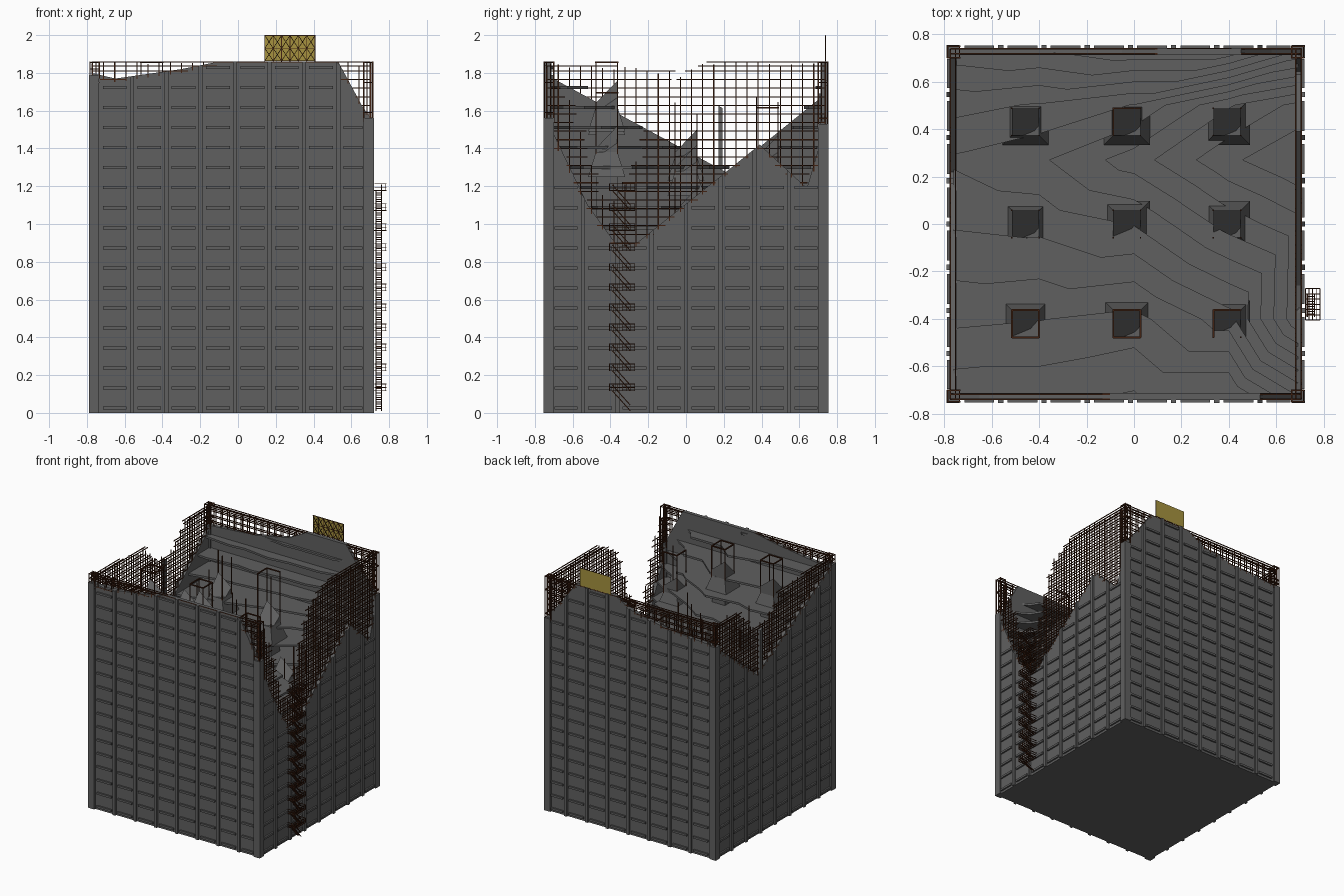
import bpy, bmesh, random
from mathutils import Vector

if "Cube" in bpy.data.objects:
    bpy.data.objects.remove(bpy.data.objects["Cube"])
random.seed(4)

def mat(name, rgb):
    m = bpy.data.materials.new(name)
    m.diffuse_color = (*rgb, 1)
    m.use_nodes = True
    m.node_tree.nodes["Principled BSDF"].inputs["Base Color"].default_value = m.diffuse_color
    return m

CONCRETE = mat("concrete grey", (0.115, 0.115, 0.115))
RUST = mat("rusty steel", (0.055, 0.016, 0.006))
YELLOW = mat("faded yellow", (0.38, 0.29, 0.05))

def finish(bm, name, material, recalc=True):
    if recalc:
        bmesh.ops.recalc_face_normals(bm, faces=bm.faces[:])
    me = bpy.data.meshes.new(name)
    bm.to_mesh(me)
    bm.free()
    me.materials.append(material)
    ob = bpy.data.objects.new(name, me)
    bpy.context.collection.objects.link(ob)
    return ob

def prism(bm, a, b):
    """Solid between two matching rings of points."""
    va, vb = [bm.verts.new(p) for p in a], [bm.verts.new(p) for p in b]
    bm.faces.new(va)
    bm.faces.new(vb[::-1])
    for i in range(len(va)):
        j = (i + 1) % len(va)
        bm.faces.new((va[j], va[i], vb[i], vb[j]))

def box(bm, p, q):
    (x0, y0, z0), (x1, y1, z1) = p, q
    ring = [(x0, y0), (x1, y0), (x1, y1), (x0, y1)]
    prism(bm, [(x, y, z0) for x, y in ring], [(x, y, z1) for x, y in ring])

def bar(bm, p, q, r=0.0028):
    p, q = Vector(p), Vector(q)
    d = (q - p).normalized()
    s = d.cross(Vector((0, 0, 1)) if abs(d.z) < 0.9 else Vector((1, 0, 0))).normalized() * r
    t = d.cross(s).normalized() * r
    ring = [s + t, s - t, -s - t, t - s]
    prism(bm, [p + c for c in ring], [q + c for c in ring])

def lerp(profile, u):
    for (a, za), (b, zb) in zip(profile, profile[1:]):
        if u <= b:
            return za + (zb - za) * max(0, (u - a) / (b - a))
    return profile[-1][1]

X0, X1, Y, TOP, STOREY, BAY = -0.79, 0.72, 0.755, 1.86, 0.106, 0.182

# per wall: mapping (u, outward offset, z), range, bay centre, concrete edge, rebar edge
WALLS = {
    "front": (lambda u, o, z: (u, -Y - o, z), X0, X1, -0.015,
              [(X0, 1.80), (-0.65, 1.77), (-0.3, 1.82), (-0.1, 1.86), (0.53, 1.86), (0.66, 1.62), (X1, 1.56)],
              [(X0, TOP), (X1, TOP)]),
    "back": (lambda u, o, z: (u, Y + o, z), X0, X1, -0.015,
             [(X0, 1.69), (-0.35, 1.72), (-0.05, 1.78), (0.1, 1.86), (0.45, 1.86), (0.58, 1.68), (X1, 1.54)],
             [(X0, TOP), (X1, TOP)]),
    "left": (lambda u, o, z: (X0 - o, u, z), -Y, Y, 0,
             [(-Y, 1.79), (0.22, 1.27), (Y, 1.69)],
             [(-Y, TOP), (-0.1, 1.82), (0.1, 1.66), (0.24, 1.64), (0.42, 1.84), (Y, TOP)]),
    "right": (lambda u, o, z: (X1 + o, u, z), -Y, Y, 0,
              [(-Y, 1.56), (-0.52, 1.1), (-0.36, 0.88), (-0.26, 0.90), (0.18, 1.25), (0.39, 1.42), (0.64, 1.19), (Y, 1.53)],
              [(-Y, TOP), (-0.66, 1.78), (-0.42, 1.1), (-0.3, 1.25), (-0.12, 1.74), (0.1, TOP), (Y, TOP)]),
}

for name, (f, u0, u1, mid, edge, steel) in WALLS.items():
    # broken outer wall
    bm = bmesh.new()
    ring = [(u0 + 0.015, 0), (u1 - 0.015, 0)] + [(min(max(u, u0 + 0.015), u1 - 0.015), z) for u, z in edge[::-1]]
    prism(bm, [f(u, -0.014, z) for u, z in ring], [f(u, -0.042, z) for u, z in ring])
    finish(bm, name + "_wall", CONCRETE)
    # pilasters
    bm = bmesh.new()
    for k in range(-3, 4):
        u = mid + k * BAY
        a, b = u - 0.011, u + 0.011
        extra = 0.33 if name == "left" and k == 1 else 0
        ring = [(a, 0), (b, 0), (b, lerp(edge, b) + extra), (a, lerp(edge, a) + extra)]
        prism(bm, [f(u, 0, z) for u, z in ring], [f(u, -0.03, z) for u, z in ring])
    finish(bm, name + "_pilasters", CONCRETE)
    # storey ledges
    bm = bmesh.new()
    for k in range(-4, 4):
        a = max(mid + (k + 0.5) * BAY - 0.063, u0 + 0.06)
        b = min(mid + (k + 0.5) * BAY + 0.063, u1 - 0.06)
        for s in range(18):
            z = 0.018 + s * STOREY
            if z + 0.016 < min(lerp(edge, a), lerp(edge, b)):
                ring = [(a, z), (b, z), (b, z + 0.016), (a, z + 0.016)]
                prism(bm, [f(u, -0.002, z) for u, z in ring], [f(u, -0.03, z) for u, z in ring])
    finish(bm, name + "_ledges", CONCRETE)
    # exposed rebar mesh, two layers
    bm = bmesh.new()
    n = 25
    us = [u0 + 0.02 + (u1 - u0 - 0.04) * i / n for i in range(n + 1)]
    for o in (-0.016, -0.038):
        for u in us:
            lo, hi = lerp(edge, u) - 0.02, lerp(steel, u) - random.uniform(0, 0.03)
            if hi > lo + 0.03:
                bar(bm, f(u, o, lo), f(u, o, hi))
        for z in [0.9 + 0.0455 * i for i in range(21)] + [1.836, 1.857]:
            start = None
            for i, u in enumerate(us + [None]):
                ok = u is not None and lerp(edge, u) - 0.02 < z <= lerp(steel, u)
                if ok and start is None:
                    start = i
                elif not ok and start is not None:
                    a, b = us[start], us[i - 1]
                    a = a - (random.uniform(0, 0.04) if start else 0)
                    b = b + (random.uniform(0, 0.04) if i <= n else 0)
                    bar(bm, f(a, o, z), f(b, o, z))
                    start = None
    finish(bm, name + "_rebar", RUST)

# corner piers with steel cages above
bm, cage = bmesh.new(), bmesh.new()
for x, sx, y, sy, z in ((X0, 1, -Y, 1, 1.79), (X1, -1, -Y, 1, 1.56), (X0, 1, Y, -1, 1.69), (X1, -1, Y, -1, 1.53)):
    x2, y2 = x + sx * 0.055, y + sy * 0.055
    box(bm, (x, y, 0), (x2, y2, z))
    pts = [(x + sx * 0.006, y + sy * 0.006), (x2, y + sy * 0.006), (x2, y2), (x + sx * 0.006, y2)]
    for i, p in enumerate(pts):
        bar(cage, (*p, z - 0.02), (*p, TOP), 0.0035)
        for h in (z + 0.03, 1.75, TOP - 0.004):
            bar(cage, (*p, h), (*pts[(i + 1) % 4], h))
finish(bm, "corner_piers", CONCRETE)
finish(cage, "corner_cages", RUST)

# collapse surface that decides where each floor is broken off
GX = [X0 + 0.03, -0.4, 0.0, 0.4, X1 - 0.03]
GY = [-Y + 0.03, -0.4, 0.0, 0.27, 0.5, Y - 0.03]
GH = [(1.80, 1.80, 1.85, 1.85, 1.52),
      (1.60, 1.62, 1.66, 1.46, 0.90),
      (1.40, 1.38, 1.30, 1.05, 0.92),
      (1.29, 1.22, 1.04, 0.80, 0.68),
      (1.45, 1.40, 1.30, 1.00, 0.85),
      (1.68, 1.72, 1.80, 1.80, 1.50)]

def clip(tri, z):
    out = []
    for i in range(3):
        p, q = tri[i], tri[(i + 1) % 3]
        if p[2] >= z:
            out.append((p[0], p[1], z))
        if (p[2] >= z) != (q[2] >= z):
            t = (z - p[2]) / (q[2] - p[2])
            out.append((p[0] + t * (q[0] - p[0]), p[1] + t * (q[1] - p[1]), z))
    return out

bm = bmesh.new()
for s in range(18):
    z = 0.034 + s * STOREY
    for j in range(5):
        for i in range(4):
            a, b, c, d = [(GX[i + di], GY[j + dj], GH[j + dj][i + di])
                          for di, dj in ((0, 0), (1, 0), (1, 1), (0, 1))]
            for tri in ((a, b, c), (a, c, d)):
                poly = clip(tri, z)
                if len(poly) > 2:
                    bm.faces.new([bm.verts.new(p) for p in poly])
bmesh.ops.remove_doubles(bm, verts=bm.verts[:], dist=0.0005)
bmesh.ops.dissolve_limit(bm, angle_limit=0.01, verts=bm.verts[:], edges=bm.edges[:])
floors = finish(bm, "broken_floors", CONCRETE, False)
thick = floors.modifiers.new("thickness", "SOLIDIFY")
thick.thickness, thick.offset = 0.016, -1

# ground slab
bm = bmesh.new()
box(bm, (X0 + 0.015, -Y + 0.015, 0), (X1 - 0.015, Y - 0.015, 0.015))
finish(bm, "ground_slab", CONCRETE)

# inner columns: snapped tops, rubble flares, rods and hoops
bm, rods = bmesh.new(), bmesh.new()
W = 0.0575
for x, y, base, hoop in ((-0.457, -0.42, 1.60, TOP), (-0.03, -0.42, 1.62, TOP), (0.392, -0.42, 1.38, 1.70),
                         (-0.457, 0, 1.36, 0), (-0.03, 0, 1.28, 0), (0.392, 0, 1.05, 0),
                         (-0.457, 0.43, 1.33, 0), (-0.03, 0.43, 1.22, 1.62), (0.392, 0.43, 0.95, 0)):
    ring = [(x - W, y - W), (x + W, y - W), (x + W, y + W), (x - W, y + W)]
    tops = [base + d for d in (0.02, -0.03, 0.05, 0.14)]
    prism(bm, [(*p, 0) for p in ring], [(*p, t) for p, t in zip(ring, tops)])
    prism(bm, [(x + (px - x) * 1.7, y + (py - y) * 1.7, base - 0.13) for px, py in ring],
          [(*p, base) for p in ring])
    for i, p in enumerate(ring):
        bar(rods, (*p, base - 0.05), (*p, hoop or base + random.uniform(0.1, 0.35)))
        if hoop and (hoop == TOP or i in (2, 3)):
            bar(rods, (*p, hoop - 0.004), (*ring[(i + 1) % 4], hoop - 0.004), 0.004)
finish(bm, "inner_columns", CONCRETE)
finish(rods, "column_rebar", RUST)

# fire escape: railed landings joined by flights of stairs
bm = bmesh.new()
A, B, XI, XO = -0.405, -0.272, 0.722, 0.783
for k in range(11):
    z = 0.117 + k * STOREY
    for i in range(5):
        x = XI + (XO - XI) * i / 4
        bar(bm, (x, A, z), (x, B, z), 0.002)
    for i in range(7):
        y = A + (B - A) * i / 6
        bar(bm, (XI, y, z), (XO, y, z), 0.002)
        bar(bm, (XO, y, z), (XO, y, z + 0.036), 0.0016)
    for h in (0.018, 0.036):
        bar(bm, (XO, A, z + h), (XO, B, z + h), 0.002)
        for y in (A, B):
            bar(bm, (XI, y, z + h), (XO, y, z + h), 0.002)
    top, foot = Vector((0.73, -0.39, z)), Vector((0.73, -0.295, max(z - STOREY, 0)))
    for dx, dz in ((0, 0), (0.03, 0), (0.03, 0.03)):
        d = Vector((dx, 0, dz))
        bar(bm, top + d, foot + d, 0.0025)
    for i in range(1, 9):
        p = top.lerp(foot, i / 9)
        bar(bm, p, p + Vector((0.03, 0, 0)), 0.0025)
finish(bm, "fire_escape", RUST)

# rooftop sign: blank panel facing back and its lattice frame
bm = bmesh.new()
bm.faces.new([bm.verts.new(p) for p in ((0.41, 0.745, 1.862), (0.14, 0.745, 1.862), (0.14, 0.745, 2.0), (0.41, 0.745, 2.0))])
finish(bm, "sign_panel", YELLOW, False)
bm = bmesh.new()
for i in range(7):
    x = 0.142 + 0.266 * i / 6
    bar(bm, (x, 0.74, 1.85), (x, 0.74, 1.998), 0.0018)
    if i < 6:
        for za, zb in ((1.864, 1.93), (1.93, 1.998)):
            bar(bm, (x, 0.738, za), (x + 0.0443, 0.738, zb), 0.0016)
            bar(bm, (x, 0.738, zb), (x + 0.0443, 0.738, za), 0.0016)
for z in (1.865, 1.93, 1.998):
    bar(bm, (0.14, 0.74, z), (0.41, 0.74, z), 0.0018)
finish(bm, "sign_frame", RUST)
